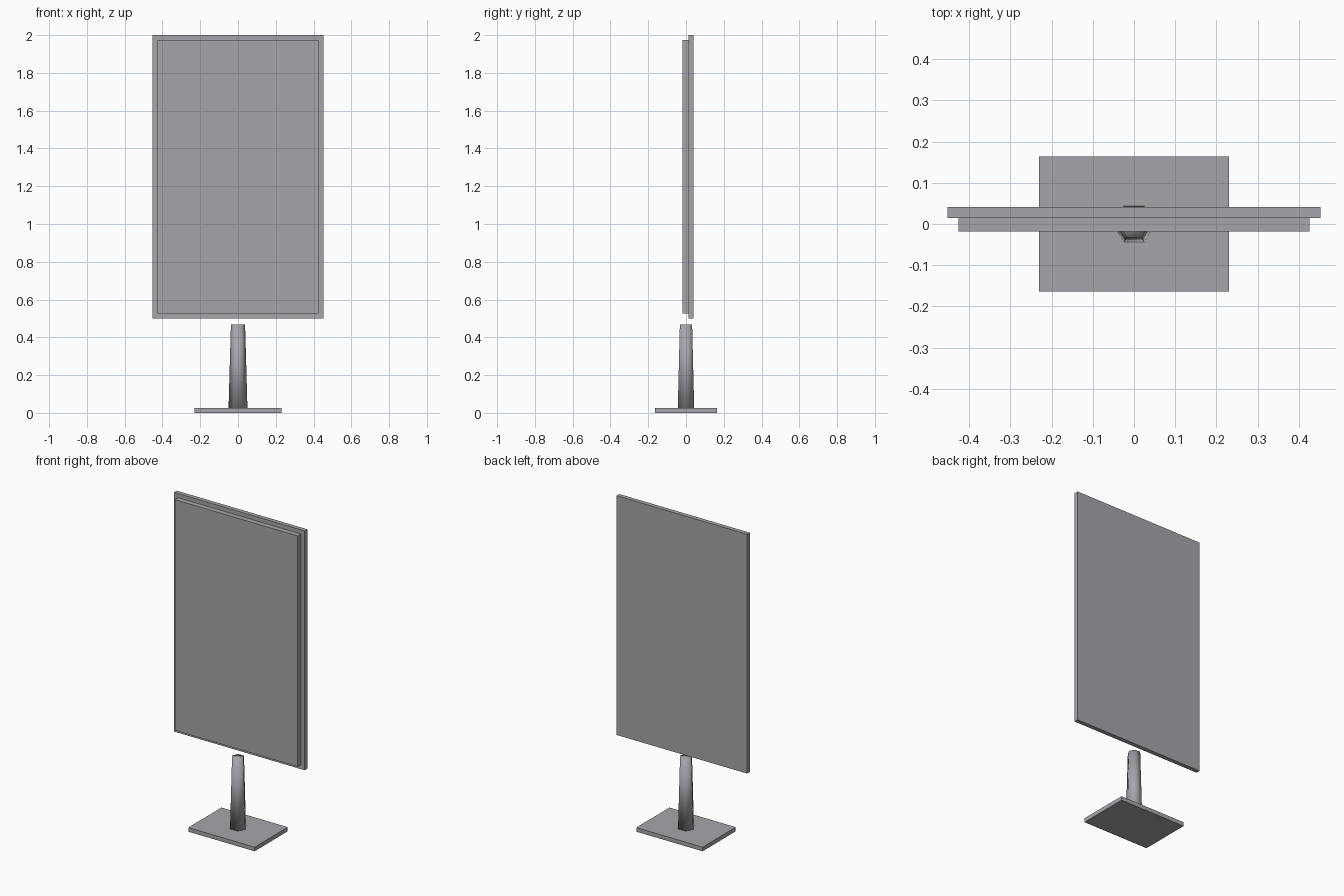
import bpy
from math import radians

if "Cube" in bpy.data.objects:
    bpy.data.objects.remove(bpy.data.objects["Cube"])

# Dark grey finish shared by all parts
dark_grey = bpy.data.materials.new("dark_grey")
dark_grey.diffuse_color = (0.38, 0.375, 0.405, 1)
dark_grey.use_nodes = True
dark_grey.node_tree.nodes["Principled BSDF"].inputs["Base Color"].default_value = dark_grey.diffuse_color


def box(name, x, y0, y1, z0, z1):
    """Box centred on x = 0 with half width x."""
    bpy.ops.mesh.primitive_cube_add(size=1, location=(0, (y0 + y1) / 2, (z0 + z1) / 2))
    ob = bpy.context.object
    ob.name = name
    ob.scale = (2 * x, y1 - y0, z1 - z0)
    bpy.ops.object.transform_apply(location=False, rotation=False, scale=True)
    ob.data.materials.append(dark_grey)


# Foot plate
box("base_plate", 0.23, -0.164, 0.164, 0.0, 0.026)

# Sign board: larger back panel and inset front panel
box("back_panel", 0.453, 0.014, 0.041, 0.5, 2.0)
box("front_panel", 0.426, -0.018, 0.014, 0.527, 1.974)

# Tapered six-sided post, corners on the x axis, smooth all over
bpy.ops.mesh.primitive_cone_add(vertices=6, radius1=0.05, radius2=0.0375, depth=0.442,
                                location=(0, 0, 0.247), rotation=(0, 0, radians(30)))
post = bpy.context.object
post.name = "post"
bpy.ops.object.transform_apply(location=False, rotation=True, scale=False)
bpy.ops.object.shade_smooth()
post.data.materials.append(dark_grey)
